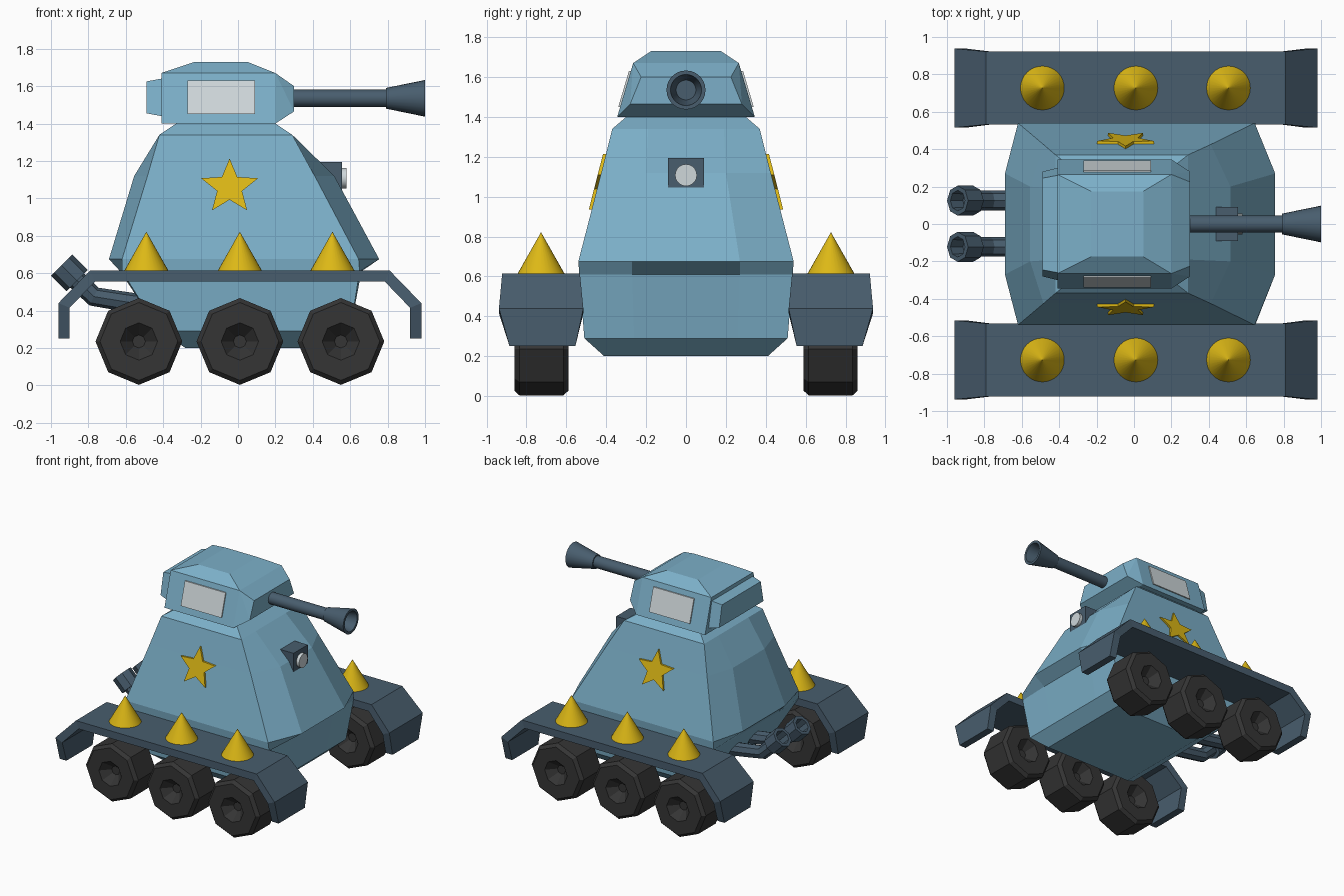
import bpy, bmesh, math
from mathutils import Vector

if "Cube" in bpy.data.objects:
    bpy.data.objects.remove(bpy.data.objects["Cube"])

def material(name, rgb):
    m = bpy.data.materials.new(name)
    m.diffuse_color = (*rgb, 1)
    m.use_nodes = True
    m.node_tree.nodes["Principled BSDF"].inputs["Base Color"].default_value = m.diffuse_color
    return m

BLUE = material("light_blue_armour", (0.20, 0.43, 0.58))
STEEL = material("dark_blue_steel", (0.065, 0.11, 0.155))
YELLOW = material("golden_yellow", (0.72, 0.48, 0.008))
GLASS = material("pale_grey_glass", (0.62, 0.68, 0.70))
RUBBER = material("black_rubber", (0.035, 0.035, 0.035))
SIDES = (("left", 1), ("right", -1))

def finish(name, bm, mat, smooth=False):
    bmesh.ops.recalc_face_normals(bm, faces=bm.faces[:])
    me = bpy.data.meshes.new(name)
    bm.to_mesh(me)
    bm.free()
    me.materials.append(mat)
    ob = bpy.data.objects.new(name, me)
    bpy.context.collection.objects.link(ob)
    if smooth:
        bpy.ops.object.select_all(action='DESELECT')
        bpy.context.view_layer.objects.active = ob
        ob.select_set(True)
        bpy.ops.object.shade_smooth_by_angle(angle=math.radians(35))
    return ob

def loft(name, rings, mat, smooth=False):
    """Skin a list of equal point rings and cap both ends."""
    bm = bmesh.new()
    rows = [[bm.verts.new(p) for p in r] for r in rings]
    n = len(rows[0])
    for a, b in zip(rows, rows[1:]):
        for i in range(n):
            j = (i + 1) % n
            bm.faces.new((a[i], a[j], b[j], b[i]))
    bm.faces.new(rows[0])
    bm.faces.new(rows[-1])
    return finish(name, bm, mat, smooth)

def convex(name, half, mat):
    """Convex hull of points mirrored across y = 0."""
    bm = bmesh.new()
    for x, y, z in half:
        bm.verts.new((x, y, z))
        bm.verts.new((x, -y, z))
    bmesh.ops.convex_hull(bm, input=bm.verts[:])
    bmesh.ops.dissolve_limit(bm, angle_limit=0.02, verts=bm.verts[:], edges=bm.edges[:])
    return finish(name, bm, mat)

def circle(c, u, v, r, n):
    c, u, v = Vector(c), Vector(u), Vector(v)
    return [c + r * (u * math.cos(k * math.tau / n) + v * math.sin(k * math.tau / n)) for k in range(n)]

def tube_xz(name, stations, y, n, mat, smooth=False):
    """Tube in the xz plane; station = x, z, radius, heading in degrees."""
    rings = []
    for x, z, r, a in stations:
        a = math.radians(a)
        rings.append(circle((x, y, z), (-math.sin(a), 0, math.cos(a)), (0, 1, 0), r, n))
    return loft(name, rings, mat, smooth)

# Hull: z, back corner x, back middle x, front middle x, front corner x, middle y, corner y
rows = [(0.20, -0.28, -0.28, 0.50, 0.50, 0.22, 0.41),
        (0.29, -0.42, -0.42, 0.60, 0.60, 0.26, 0.51),
        (0.61, -0.62, -0.63, 0.66, 0.65, 0.27, 0.535),
        (0.675, -0.62, -0.69, 0.755, 0.645, 0.27, 0.54),
        (1.12, -0.484, -0.555, 0.515, 0.41, 0.20, 0.425),
        (1.34, -0.42, -0.42, 0.29, 0.29, 0.19, 0.37),
        (1.40, -0.33, -0.33, 0.20, 0.20, 0.16, 0.30)]
loft("hull", [[(f, -c, z), (fm, -m, z), (fm, m, z), (f, c, z),
               (b, c, z), (bm_, m, z), (bm_, -m, z), (b, -c, z)]
              for z, b, bm_, fm, f, m, c in rows], BLUE)

# Turret and its rear box
convex("turret", [(-0.41, 0.345, 1.40), (0.20, 0.345, 1.40), (-0.41, 0.265, 1.67),
                  (0.20, 0.265, 1.67), (-0.23, 0.175, 1.73), (0.05, 0.175, 1.73),
                  (0.30, 0.28, 1.465), (0.30, 0.225, 1.60)], BLUE)
convex("turret_rear_box", [(-0.40, 0.30, 1.44), (-0.40, 0.26, 1.64), (-0.41, 0.30, 1.44),
                           (-0.41, 0.26, 1.64), (-0.49, 0.28, 1.455), (-0.49, 0.245, 1.625)], BLUE)

# Gun barrel with hollow flared muzzle
tube_xz("gun_barrel", [(0.25, 1.535, 0.046, 0), (0.79, 1.535, 0.046, 0), (0.79, 1.535, 0.055, 0),
                       (1.0, 1.535, 0.098, 0), (1.0, 1.535, 0.078, 0), (0.86, 1.535, 0.05, 0)],
        0, 24, STEEL, True)

# Headlamp
loft("headlamp_housing", [[(x, -0.09, 1.025), (x, 0.09, 1.025), (x, 0.09, 1.195), (x, -0.09, 1.195)]
                          for x in (0.40, 0.555)], STEEL)
tube_xz("headlamp_lens", [(0.54, 1.108, 0.055, 0), (0.58, 1.108, 0.055, 0)], 0, 20, GLASS, True)

# Exhaust pipes: bent tube with a wider hollow tip
for side, y in (("left", 0.125), ("right", -0.122)):
    tube_xz(side + "_exhaust", [(-0.48, 0.43, 0.053, 172), (-0.60, 0.447, 0.053, 172),
                                (-0.77, 0.475, 0.053, 153), (-0.86, 0.56, 0.053, 135),
                                (-0.86, 0.56, 0.08, 135), (-0.943, 0.643, 0.08, 135),
                                (-0.943, 0.643, 0.055, 135), (-0.88, 0.58, 0.05, 135)],
            y, 8, STEEL)

for side, s in SIDES:
    # Turret windows follow the sloped wall
    def wall(z):
        return 0.345 - (z - 1.40) * 0.296
    corners = [(-0.27, 1.45), (0.09, 1.45), (0.09, 1.63), (-0.27, 1.63)]
    loft(side + "_window", [[(x, s * (wall(z) + d), z) for x, z in corners]
                            for d in (-0.002, 0.0095)], GLASS)

    # Star plates on the hull
    star = []
    for k in range(10):
        r, a = (0.07 if k % 2 else 0.16), k * math.pi / 5
        star.append((-0.045 + r * math.sin(a), 1.06 + 0.96 * r * math.cos(a)))
    loft(side + "_star", [[(x, s * (0.54 - (z - 0.675) * 0.2556 + d), z) for x, z in star]
                          for d in (-0.005, 0.014)], YELLOW)

    # Fender: bent plate; station = outer x, z, inner x, z, near y, far y
    half = [(0.97, 0.25, 0.91, 0.25, 0.555, 0.885),
            (0.97, 0.44, 0.91, 0.415, 0.515, 0.938),
            (0.80, 0.615, 0.775, 0.555, 0.532, 0.922)]
    path = [(-1, h) for h in half] + [(1, h) for h in half[::-1]]
    loft(side + "_fender", [[(0.01 + d * xo, s * y0, zo), (0.01 + d * xo, s * y1, zo),
                             (0.01 + d * xi, s * y1, zi), (0.01 + d * xi, s * y0, zi)]
                            for d, (xo, zo, xi, zi, y0, y1) in path], STEEL)

    # Spikes on the fenders
    for i, x in enumerate((-0.49, 0.01, 0.505)):
        loft(f"{side}_spike_{i + 1}", [circle((x, s * 0.727, z), (1, 0, 0), (0, 1, 0), r, 32)
                                       for z, r in ((0.61, 0.12), (0.82, 0.001))], YELLOW, True)

    # Octagonal wheels with a recessed hub on both faces
    prof = [(0.035, 0.065), (0.10, 0.135), (0.208, 0.135), (0.232, 0.11)]
    prof = [(r, -w) for r, w in prof] + [(r, w) for r, w in prof[::-1]]
    for i, x in enumerate((-0.53, 0.01, 0.55)):
        loft(f"{side}_wheel_{i + 1}", [circle((x, s * 0.725 + w, 0.235), (0, 0, 1), (1, 0, 0), r, 8)
                                       for r, w in prof], RUBBER)
